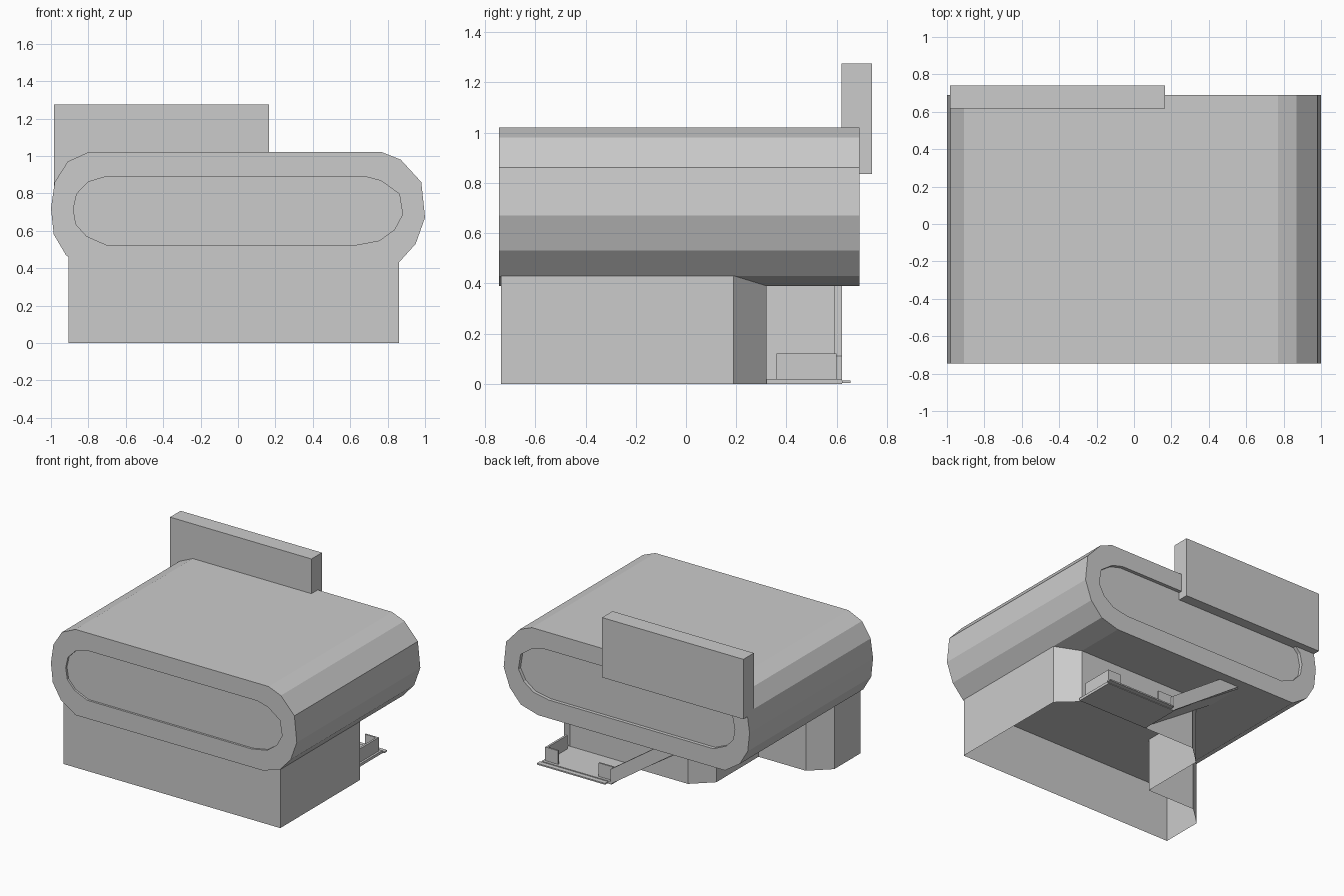
import bpy, bmesh

if "Cube" in bpy.data.objects:
    bpy.data.objects.remove(bpy.data.objects["Cube"])


def finish(name, bm):
    bmesh.ops.recalc_face_normals(bm, faces=bm.faces)
    mesh = bpy.data.meshes.new(name)
    bm.to_mesh(mesh)
    bm.free()
    obj = bpy.data.objects.new(name, mesh)
    bpy.context.collection.objects.link(obj)
    return obj


def loft(name, rings, caps=True):
    """Skin a list of matching closed rings, optionally capping both ends."""
    bm = bmesh.new()
    loops = [[bm.verts.new(p) for p in ring] for ring in rings]
    for a, b in zip(loops, loops[1:]):
        n = len(a)
        for i in range(n):
            j = (i + 1) % n
            bm.faces.new((a[i], a[j], b[j], b[i]))
    if caps:
        bm.faces.new(loops[0])
        bm.faces.new(loops[-1])
    return finish(name, bm)


def box(name, x0, x1, y0, y1, z0, z1):
    return loft(name, [[(x0, y0, z), (x1, y0, z), (x1, y1, z), (x0, y1, z)]
                       for z in (z0, z1)])


def extrude_y(name, profile, y0, y1):
    return loft(name, [[(x, y, z) for x, z in profile] for y in (y0, y1)])


# Rounded main body with a shallow recessed panel front and back
outer = [(-.80, 1.02), (.77, 1.02), (.87, .98), (.98, .86), (1.0, .67),
         (.95, .53), (.86, .43), (.72, .39), (-.80, .39), (-.92, .47),
         (-.985, .58), (-1.0, .72), (-.98, .86), (-.91, .97)]
inner = [(x * .88, .71 + (z - .71) * .58) for x, z in outer]
sections = [(inner, -.73), (inner, -.745), (outer, -.745),
            (outer, .69), (inner, .69), (inner, .665)]
loft("main_body", [[(x, y, z) for x, z in prof] for prof, y in sections])

# Thin-walled base, open underneath, with a cut-out at the back left
plan = [(-.905, -.737), (.86, -.737), (.86, .19), (.72, .32), (-.24, .32),
        (-.38, .19), (-.38, -.30), (-.765, -.30), (-.905, -.43)]
loft("base_wall", [[(x, y, z) for x, y in plan] for z in (0, .46)], caps=False)

# Upright board at the back
box("back_board", -.985, .165, .618, .74, .835, 1.275)

# Output tray with low walls and a front lip
box("tray_floor", .17, .74, .32, .62, .0, .02)
box("tray_lip", .20, .755, .62, .655, .004, .014)
box("tray_end_wall", .71, .725, .36, .60, .02, .12)
box("tray_corner_wall_right", .62, .725, .588, .60, .02, .12)
box("tray_corner_wall_left", .17, .29, .588, .60, .02, .12)

# Sloping chute from the body down to the tray
extrude_y("chute_floor", [(.19, 0), (.19, .02), (-.38, .41), (-.40, .39)], .32, .60)
extrude_y("chute_rail", [(.18, 0), (.18, .11), (-.24, .40), (-.40, .40)], .59, .62)
